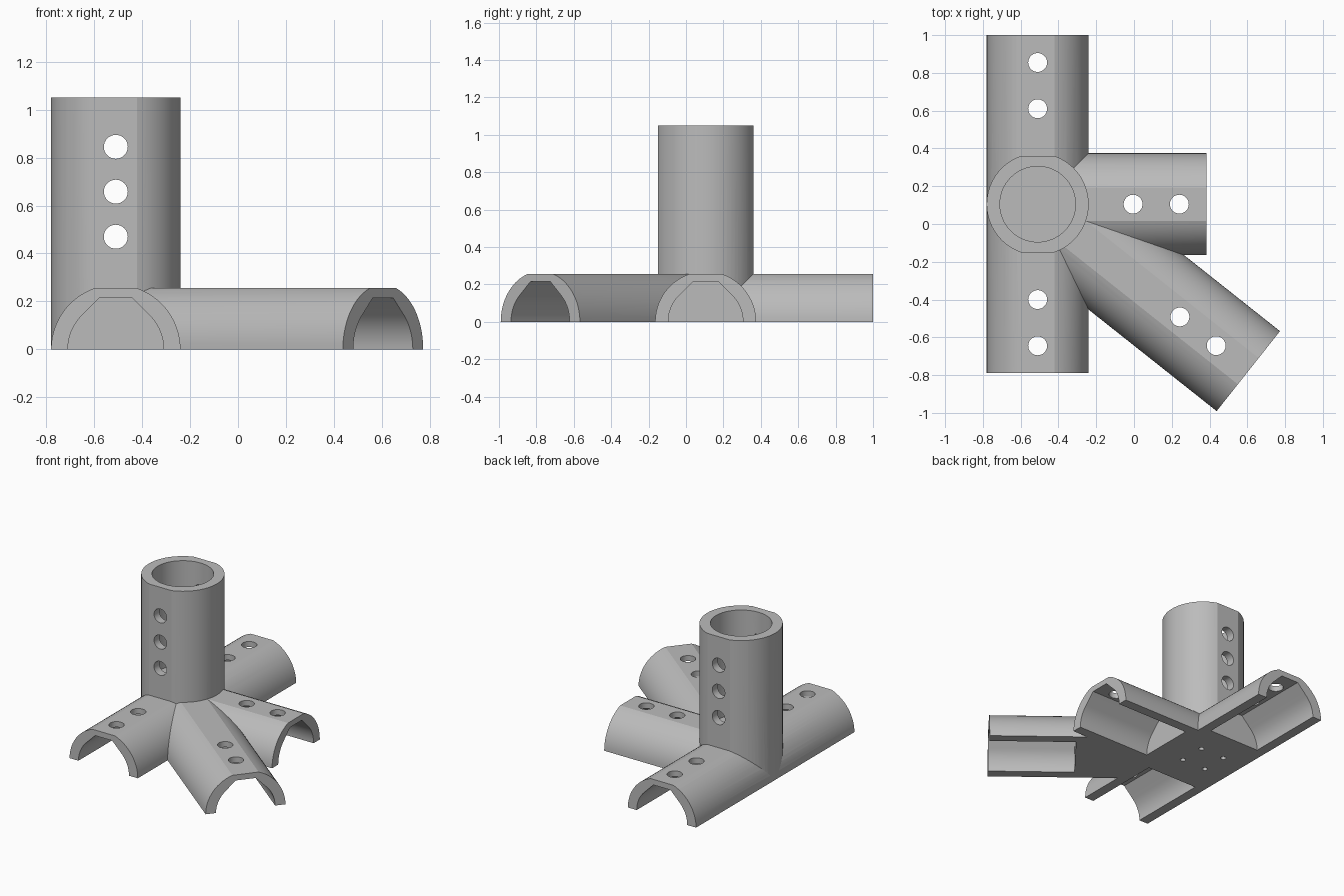
import bpy, bmesh, math
from mathutils import Matrix, Vector

cube = bpy.data.objects.get("Cube")
if cube:
    bpy.data.objects.remove(cube, do_unlink=True)

R, FLAT = 0.27, 0.255          # outer radius, flattened height
BORE, ROOF = 0.2, 0.215        # inner radius, channel roof
ARM, CORE = 0.895, 0.32        # short arm reach, solid core reach
DIAG = 1.423                   # long arm reach
DIAG_ANGLE = math.radians(-38.4)
AXIS = Matrix.Translation((-0.51, 0.105, 0))
UP_TO_X = Matrix(((0, 0, 1, 0), (1, 0, 0, 0), (0, 1, 0, 0), (0, 0, 0, 1)))

grey = bpy.data.materials.new("plain grey")
grey.use_nodes = True
grey.diffuse_color = (0.5, 0.5, 0.5, 1)
grey.node_tree.nodes["Principled BSDF"].inputs["Base Color"].default_value = (0.5, 0.5, 0.5, 1)


def arc(radius, start, end, steps):
    return [(radius * math.cos(start + (end - start) * i / steps),
             radius * math.sin(start + (end - start) * i / steps)) for i in range(steps + 1)]


def mirrored(half):
    return half + [(-x, y) for x, y in reversed(half)]


def prism(name, profile, start, end, matrix):
    """Extrude a local XY profile along local z, then place it."""
    bm = bmesh.new()
    low = [bm.verts.new((x, y, start)) for x, y in profile]
    high = [bm.verts.new((x, y, end)) for x, y in profile]
    bm.faces.new(low[::-1])
    bm.faces.new(high)
    n = len(profile)
    for i in range(n):
        j = (i + 1) % n
        bm.faces.new((low[i], low[j], high[j], high[i]))
    bmesh.ops.recalc_face_normals(bm, faces=bm.faces)
    mesh = bpy.data.meshes.new(name)
    bm.to_mesh(mesh)
    bm.free()
    mesh.transform(matrix)
    mesh.materials.append(grey)
    obj = bpy.data.objects.new(name, mesh)
    bpy.context.collection.objects.link(obj)
    return obj


def along(angle):
    return AXIS @ Matrix.Rotation(angle, 4, "Z") @ UP_TO_X


def circle(radius, steps):
    return arc(radius, 0, math.tau, steps)[:-1]


def combine(target, other, operation):
    mod = target.modifiers.new("combine", "BOOLEAN")
    mod.operation, mod.solver, mod.object = operation, "EXACT", other
    bpy.context.view_layer.objects.active = target
    bpy.ops.object.modifier_apply(modifier=mod.name)
    bpy.data.objects.remove(other, do_unlink=True)


# Profiles: flattened half round, flattened round, channel with sloped roof
flat_angle = math.asin(FLAT / R)
half = arc(R, 0, flat_angle, 14)
arm_profile = mirrored(half)
upper = mirrored(half)
post_profile = upper + [(x, -y) for x, y in reversed(upper)][1:-1]
edge = arc(BORE, 0, math.pi / 4, 10)
slope_end = (BORE * math.sqrt(2) - ROOF, ROOF)
channel_profile = mirrored([(BORE, -0.1)] + edge + [slope_end])

# Post and arms joined into one connector
back, front = math.pi / 2, -math.pi / 2
body = prism("pipe_connector", arm_profile, -ARM, ARM, along(back))
combine(body, prism("side_arm", arm_profile, 0, ARM, along(0)), "UNION")
combine(body, prism("diagonal_arm", arm_profile, 0, DIAG, along(DIAG_ANGLE)), "UNION")
combine(body, prism("post", post_profile, 0, 1.05, AXIS), "UNION")

# Post bore
combine(body, prism("bore", circle(BORE, 64), 0.3, 1.2, AXIS), "DIFFERENCE")

# Open channels and screw holes in each arm
for angle, reach, first in ((back, ARM, 0.505), (front, ARM, 0.505),
                            (0, ARM, 0.505), (DIAG_ANGLE, DIAG, 0.961)):
    start = CORE + reach - ARM
    combine(body, prism("channel", channel_profile, start, reach + 0.1, along(angle)), "DIFFERENCE")
    for distance in (first, first + 0.245):
        place = AXIS @ Matrix.Rotation(angle, 4, "Z") @ Matrix.Translation((distance, 0, 0))
        combine(body, prism("screw_hole", circle(0.05, 32), 0.05, 0.4, place), "DIFFERENCE")

# Through holes across the post
for height in (0.47, 0.658, 0.845):
    place = Matrix.Translation((0, 0, height)) @ along(back)
    combine(body, prism("cross_hole", circle(0.05, 32), -0.4, 0.4, place), "DIFFERENCE")

# Small pilot holes under the core
for sx in (-1, 1):
    for sy in (-1, 1):
        place = AXIS @ Matrix.Translation((0.095 * sx, 0.095 * sy, 0))
        combine(body, prism("pilot_hole", circle(0.018, 16), -0.1, 0.2, place), "DIFFERENCE")

# Smooth curves, crisp flats
bpy.ops.object.select_all(action="DESELECT")
body.select_set(True)
bpy.context.view_layer.objects.active = body
bpy.ops.object.shade_smooth_by_angle(angle=math.radians(13))
